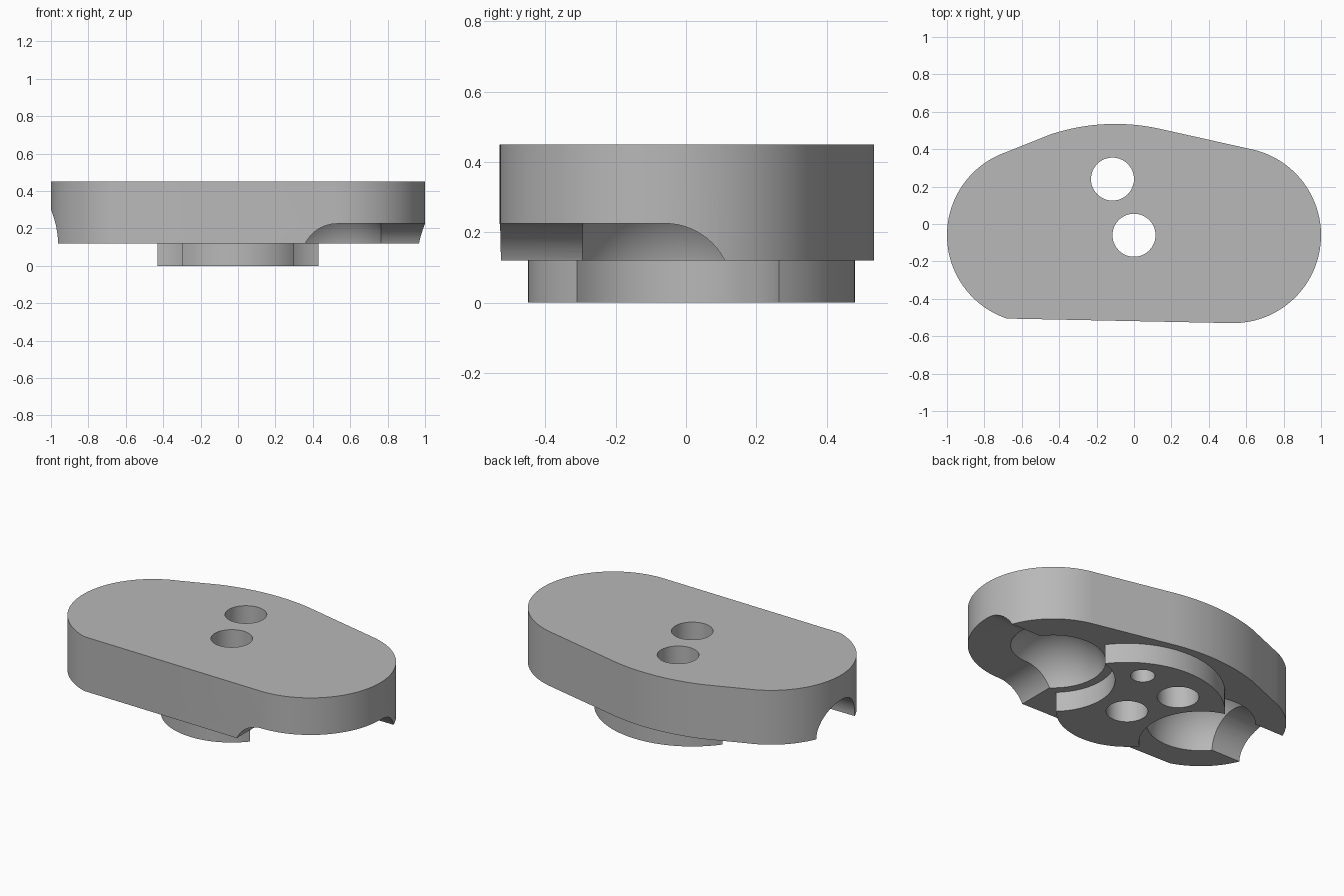
import bpy, bmesh, math
from mathutils import Matrix, Vector

cube = bpy.data.objects.get("Cube")
if cube:
    bpy.data.objects.remove(cube, do_unlink=True)

# Shared layout
CY = -0.06          # lobe centre line
LOBE = 0.53         # lobe centre distance from the middle
BASE, TOP = 0.12, 0.45

grey = bpy.data.materials.new("plain grey")
grey.use_nodes = True
colour = (0.48, 0.48, 0.48, 1)
grey.diffuse_color = colour
grey.node_tree.nodes["Principled BSDF"].inputs["Base Color"].default_value = colour


def arc(cx, cy, r, a0, a1, n=32):
    steps = [math.radians(a0 + (a1 - a0) * i / n) for i in range(n + 1)]
    return [(cx + r * math.cos(a), cy + r * math.sin(a)) for a in steps]


def finish(name, bm):
    bmesh.ops.remove_doubles(bm, verts=bm.verts, dist=0.0005)
    bmesh.ops.recalc_face_normals(bm, faces=bm.faces)
    mesh = bpy.data.meshes.new(name)
    bm.to_mesh(mesh)
    bm.free()
    mesh.materials.append(grey)
    obj = bpy.data.objects.new(name, mesh)
    bpy.context.collection.objects.link(obj)
    return obj


def loft(name, rings):
    """Closed solid through a stack of equal-length rings."""
    bm = bmesh.new()
    loops = [[bm.verts.new(p) for p in ring] for ring in rings]
    for low, high in zip(loops, loops[1:]):
        for i in range(len(low)):
            j = (i + 1) % len(low)
            bm.faces.new((low[i], low[j], high[j], high[i]))
    bm.faces.new(loops[0][::-1])
    bm.faces.new(loops[-1])
    return finish(name, bm)


def prism(name, outline, z0, z1):
    return loft(name, [[(x, y, z) for x, y in outline] for z in (z0, z1)])


def ball(name, x, z, r):
    bm = bmesh.new()
    bmesh.ops.create_uvsphere(bm, u_segments=64, v_segments=40, radius=r,
                              matrix=Matrix.Translation((x, CY, z)))
    return finish(name, bm)


def combine(target, tool, operation):
    tool.hide_render = True
    mod = target.modifiers.new("combine", 'BOOLEAN')
    mod.operation = operation
    mod.solver = 'EXACT'
    mod.object = tool
    bpy.context.view_layer.objects.active = target
    bpy.ops.object.modifier_apply(modifier=mod.name)
    bpy.data.objects.remove(tool, do_unlink=True)


# Main plate: two round lobes joined by a bulged back and a straight front
plate = arc(LOBE, CY, 0.47, -91, 79, 48)
plate += arc(-0.1, -0.565, 1.1, 76.8, 108.6, 24)
plate += arc(-LOBE, CY, 0.47, 108.6, 251.4, 48)
body = prism("body", plate, BASE, TOP)

# Lower boss: small front arc, large back arc, hollowed at both sides
boss = arc(0, CY, 0.39, -140.1, -39.9)
boss += arc(LOBE, CY, 0.34, 227.3, 107)[1:]
boss += arc(0, CY, 0.54, 37, 143)[1:]
boss += arc(-LOBE, CY, 0.34, 73, -47.3)[1:-1]
combine(body, prism("boss", boss, 0, BASE + 0.03), 'UNION')

# Ball pockets under each lobe
Z_LEFT, Z_RIGHT, CHANNEL = 0.035, 0.115, 0.19
combine(body, ball("left_pocket", LOBE, Z_LEFT, 0.302), 'DIFFERENCE')
combine(body, ball("right_pocket", -LOBE, Z_RIGHT, 0.3), 'DIFFERENCE')

# Round channel leaving the right pocket sideways
bm = bmesh.new()
bmesh.ops.create_cone(bm, cap_ends=True, segments=64, radius1=0.185, radius2=0.185, depth=0.7,
                      matrix=Matrix.Translation((-LOBE - 0.35, CY, Z_RIGHT))
                      @ Matrix.Rotation(math.pi / 2, 4, 'Y'))
combine(body, finish("right_channel", bm), 'DIFFERENCE')

# Quarter-turn slot leaving the left pocket, flat roof with rounded sides
rings = []
for i in range(17):
    a = math.pi / 2 * i / 16
    d, z = CHANNEL * math.cos(a), Z_LEFT + CHANNEL * math.sin(a)
    rings.append([(LOBE - d, -1, z), (1.3, -1, z), (1.3, CY + d, z), (LOBE - d, CY + d, z)])
combine(body, loft("left_slot", rings), 'DIFFERENCE')

# Two through holes and one blind hole
for x, y, r, top in ((-0.115, 0.24, 0.115, 0.6), (0, CY, 0.115, 0.6), (0.185, 0.295, 0.067, 0.32)):
    combine(body, prism("hole", arc(x, y, r, 0, 352.5, 47), -0.1, top), 'DIFFERENCE')

bpy.ops.object.select_all(action='DESELECT')
body.select_set(True)
bpy.context.view_layer.objects.active = body
bpy.ops.object.shade_smooth_by_angle(angle=math.radians(25))
